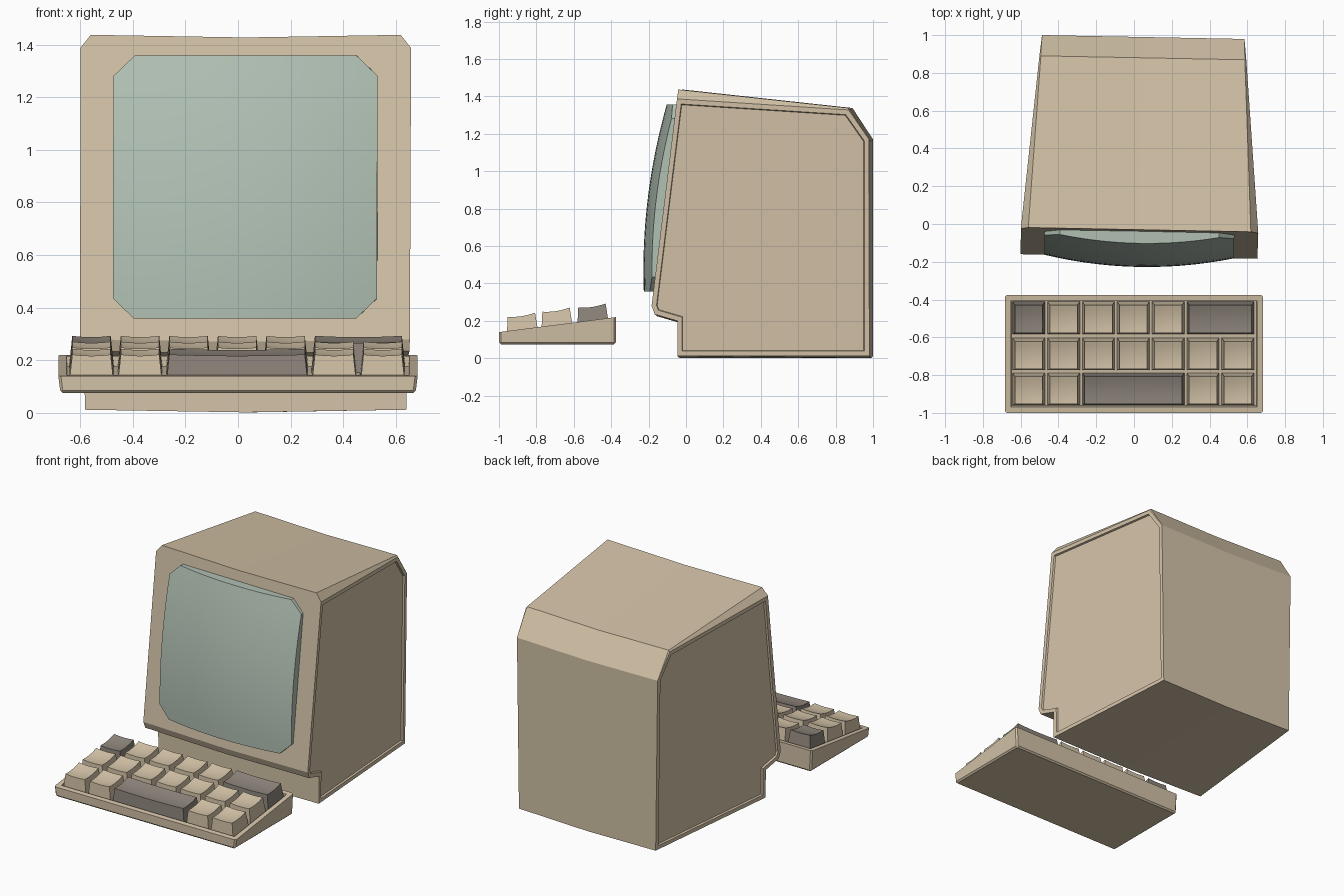
import bpy
import bmesh
from math import radians
from mathutils import Vector

cube = bpy.data.objects.get("Cube")
if cube:
    bpy.data.objects.remove(cube, do_unlink=True)


def material(name, rgb):
    m = bpy.data.materials.new(name)
    m.use_nodes = True
    m.diffuse_color = (*rgb, 1)
    m.node_tree.nodes["Principled BSDF"].inputs["Base Color"].default_value = (*rgb, 1)
    return m


BEIGE = material("beige_plastic", (0.65, 0.54, 0.385))
GREY = material("grey_key_plastic", (0.27, 0.235, 0.2))
GLASS = material("green_grey_glass", (0.44, 0.53, 0.455))


def finish(name, bm, mat, smooth=False):
    bmesh.ops.recalc_face_normals(bm, faces=bm.faces)
    mesh = bpy.data.meshes.new(name)
    bm.to_mesh(mesh)
    bm.free()
    mesh.materials.append(mat)
    obj = bpy.data.objects.new(name, mesh)
    bpy.context.collection.objects.link(obj)
    if smooth:
        bpy.ops.object.select_all(action="DESELECT")
        obj.select_set(True)
        bpy.context.view_layer.objects.active = obj
        bpy.ops.object.shade_smooth_by_angle(angle=radians(30))
    return obj


def grid_shell(name, nu, nv, top, base, mat):
    """Curved grid surface top(u, v) with walls going down to base(u, v)."""
    bm = bmesh.new()
    uv = [[(2 * i / nu - 1, 2 * j / nv - 1) for i in range(nu + 1)] for j in range(nv + 1)]
    g = [[bm.verts.new(top(*p)) for p in row] for row in uv]
    for j in range(nv):
        for i in range(nu):
            bm.faces.new((g[j][i], g[j][i + 1], g[j + 1][i + 1], g[j + 1][i]))
    ring = [(0, i) for i in range(nu)] + [(j, nu) for j in range(nv)]
    ring += [(nv, i) for i in range(nu, 0, -1)] + [(j, 0) for j in range(nv, 0, -1)]
    low = [bm.verts.new(base(*uv[j][i])) for j, i in ring]
    for k, (j, i) in enumerate(ring):
        n = (k + 1) % len(ring)
        bm.faces.new((g[j][i], low[k], low[n], g[ring[n][0]][ring[n][1]]))
    bm.faces.new(low)
    return finish(name, bm, mat, True)


def place(obj):
    # the monitor stands slightly turned and off centre
    obj.location.x = 0.03
    obj.rotation_euler.z = radians(-1.1)


# Monitor case: side profile as (y, z, corner cut in x, corner cut in z)
profile = [(-0.035, 0.012, 0, 0), (-0.035, 0.2, 0, 0), (-0.155, 0.235, 0, 0),
           (-0.172, 0.28, 0, 0), (-0.03, 1.437, 0.04, 0.05), (0.88, 1.338, 0.008, 0.01),
           (0.99, 1.17, 0, 0), (0.99, 0.012, 0, 0)]


def half_width(y, z):
    return 0.608 - 0.088 * y + 0.013 * z


bm = bmesh.new()
middle = [bm.verts.new((0, y, z - 0.01)) for y, z, c, d in profile]
for side in (-1, 1):
    edge = [bm.verts.new((side * (half_width(y, z) - c), y, z)) for y, z, c, d in profile]
    rim = [bm.verts.new((side * half_width(y, z - d), y - 0.123 * d, z - d))
           for y, z, c, d in profile]
    for a, b in ((middle, edge), (edge, rim)):
        for k in range(len(profile)):
            n = (k + 1) % len(profile)
            bm.faces.new((a[k], a[n], b[n], b[k]))
    bm.faces.new(rim)
bmesh.ops.remove_doubles(bm, verts=bm.verts, dist=0.0001)
bmesh.ops.recalc_face_normals(bm, faces=bm.faces)
# recessed side panels inside a thin lip
panels = [f for f in bm.faces if len(f.verts) == len(profile)]
bmesh.ops.inset_region(bm, faces=panels, thickness=0.026, use_even_offset=True)
bmesh.ops.inset_region(bm, faces=panels, thickness=0.004, depth=-0.012, use_even_offset=True)
place(finish("monitor_case", bm, BEIGE))


# Bulging screen with cut corners
def screen_point(u, v, front):
    x = u * (0.502 - (0.08 if abs(v) > 0.99 else 0))
    z = 0.858 + 0.5 * v
    y = -0.172 + 0.123 * (z - 0.28)
    if front:
        y -= 0.008 + 0.055 * (1 - (x / 0.502) ** 2) + 0.04 * (1 - v * v)
    else:
        y += 0.02
    return (x, y, z)


place(grid_shell("screen", 14, 13, lambda u, v: screen_point(u, v, True),
                 lambda u, v: screen_point(u, v, False), GLASS))

# Keyboard tray: wedge with a sunken deck
bm = bmesh.new()
bmesh.ops.create_cube(bm, size=2)
for v in bm.verts:
    back, up = v.co.y > 0, v.co.z > 0
    v.co.x *= 0.683 if up else 0.675
    v.co.y = -0.375 if back else -1
    v.co.z = (0.22 if back else 0.14) if up else 0.075
outer = [e for e in bm.edges if min(w.co.z for w in e.verts) < 0.1]
bmesh.ops.bevel(bm, geom=outer, offset=0.01, segments=1, affect="EDGES")
bm.normal_update()
deck = [max(bm.faces, key=lambda f: f.calc_center_median().z)]
bmesh.ops.inset_region(bm, faces=deck, thickness=0.032, use_even_offset=True)
bmesh.ops.inset_region(bm, faces=deck, thickness=0.003, depth=-0.04, use_even_offset=True)
finish("keyboard_tray", bm, BEIGE)


# Keycaps: tapered blocks with dished tops
def key(name, x0, x1, y0, z_top, mat):
    cx, hx = (x0 + x1) / 2, (x1 - x0) / 2

    def top(u, v):
        y = y0 + 0.079 + 0.073 * v
        z = z_top + 0.011 * v + 0.008 * v * v + 0.005 * u * u
        return (cx + u * (hx - 0.013), y, z)

    def base(u, v):
        y = y0 + 0.086 + 0.086 * v
        return (cx + u * hx, y, 0.095 + 0.128 * (y + 1))

    grid_shell(name, 8, 6, top, base, mat)


PITCH, LEFT, KEY = 0.1845, -0.643, 0.172
# each row: name, front y, top height, key widths in units, grey key positions
rows = [("front", -0.959, 0.22, (1, 1, 3, 1, 1), (2,)),
        ("middle", -0.774, 0.247, (1,) * 7, ()),
        ("back", -0.582, 0.269, (1, 1, 1, 1, 1, 2), (0, 5))]
for row, y0, z_top, widths, greys in rows:
    column = 0
    for n, units in enumerate(widths):
        x0 = LEFT + column * PITCH
        x1 = x0 + KEY + (units - 1) * PITCH
        key(f"{row}_row_key_{n + 1}", x0, x1, y0, z_top, GREY if n in greys else BEIGE)
        column += units
